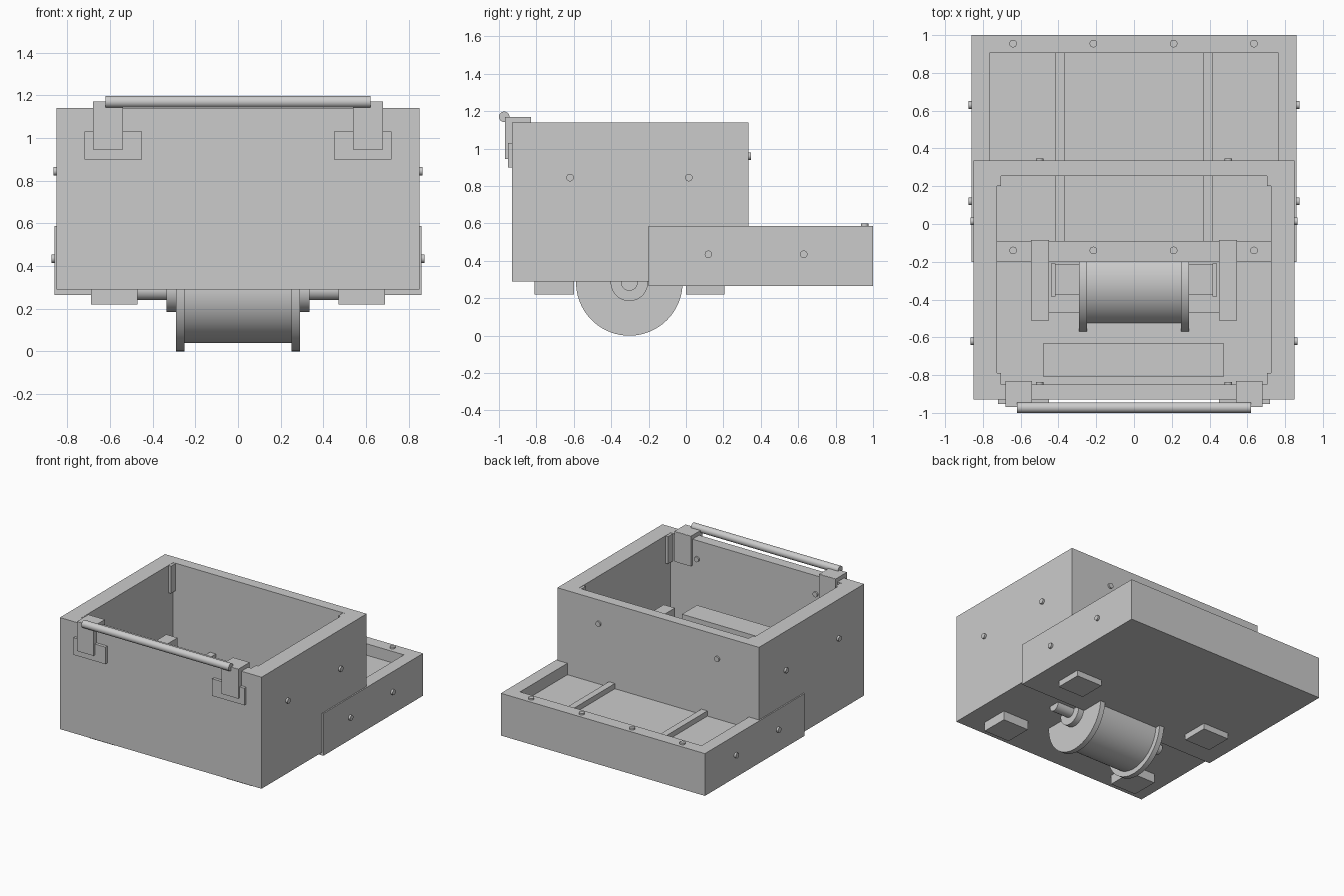
import bpy, bmesh, math
from mathutils import Matrix

if "Cube" in bpy.data.objects:
    bpy.data.objects.remove(bpy.data.objects["Cube"])

grey = bpy.data.materials.new("plain_grey")
grey.diffuse_color = (0.6, 0.6, 0.6, 1)
grey.use_nodes = True
grey.node_tree.nodes["Principled BSDF"].inputs["Base Color"].default_value = grey.diffuse_color


def finish(name, bm):
    bmesh.ops.recalc_face_normals(bm, faces=bm.faces)
    me = bpy.data.meshes.new(name)
    bm.to_mesh(me)
    bm.free()
    me.materials.append(grey)
    ob = bpy.data.objects.new(name, me)
    bpy.context.collection.objects.link(ob)
    return ob


def block(name, x, y, z):
    """Box from (min, max) pairs."""
    bm = bmesh.new()
    bmesh.ops.create_cube(bm, size=1)
    for v in bm.verts:
        v.co = [(r[0] + r[1]) / 2 + c * (r[1] - r[0]) for r, c in zip((x, y, z), v.co)]
    return finish(name, bm)


def pair(name, x, y, z):
    """Block and its mirror image across x = 0."""
    block(name + "_right", x, y, z)
    block(name + "_left", (-x[1], -x[0]), y, z)


def rod(name, centre, r, length, axis, sides=48):
    bm = bmesh.new()
    rot = {"x": Matrix.Rotation(math.pi / 2, 4, "Y"),
           "y": Matrix.Rotation(math.pi / 2, 4, "X"), "z": Matrix()}[axis]
    bmesh.ops.create_cone(bm, cap_ends=True, segments=sides, radius1=r, radius2=r,
                          depth=length, matrix=Matrix.Translation(centre) @ rot)
    ob = finish(name, bm)
    bpy.ops.object.select_all(action="DESELECT")
    ob.select_set(True)
    bpy.context.view_layer.objects.active = ob
    bpy.ops.object.shade_smooth_by_angle(angle=math.radians(35))
    return ob


def open_box(name, outer, inner, bottom, top, floor):
    """Box with an open top; outer and inner are (half width, y min, y max)."""
    bm = bmesh.new()
    rings = []
    for (w, y0, y1), z in ((outer, bottom), (outer, top), (inner, top), (inner, floor)):
        rings.append([bm.verts.new(p) for p in ((-w, y0, z), (w, y0, z), (w, y1, z), (-w, y1, z))])
    for a, b in zip(rings, rings[1:]):
        for i in range(4):
            j = (i + 1) % 4
            bm.faces.new((a[i], a[j], b[j], b[i]))
    bm.faces.new(rings[0])
    bm.faces.new(rings[-1])
    return finish(name, bm)


# Main case and the low rear tray
open_box("main_case", (0.85, -0.93, 0.335), (0.725, -0.85, 0.255), 0.29, 1.14, 0.39)
open_box("rear_tray", (0.86, -0.2, 1.0), (0.765, -0.09, 0.905), 0.265, 0.587, 0.50)
pair("tray_divider", (0.365, 0.415), (-0.09, 0.905), (0.50, 0.54))

# Corner cleats inside the case
pair("back_cleat", (0.705, 0.726), (0.2, 0.256), (0.93, 1.138))
pair("front_cleat", (0.705, 0.726), (-0.851, -0.79), (0.93, 1.138))

# Feet
pair("front_foot", (0.47, 0.69), (-0.81, -0.6), (0.22, 0.30))
pair("back_foot", (0.47, 0.69), (0.0, 0.205), (0.22, 0.30))

# Drum wheel on its axle
c = (0, -0.303, 0.285)
rod("drum_barrel", c, 0.245, 0.52, "x", 96)
rod("drum_axle", c, 0.045, 0.96, "x")
for s in (-1, 1):
    rod("drum_flange", (s * 0.27, c[1], c[2]), 0.285, 0.04, "x", 96)
    rod("drum_hub", (s * 0.31, c[1], c[2]), 0.1, 0.05, "x")

# Axle supports and inner block on the case floor
pair("axle_support", (0.45, 0.545), (-0.51, -0.085), (0.38, 0.77))
pair("support_base", (0.285, 0.45), (-0.47, -0.13), (0.38, 0.41))
pair("axle_housing", (0.285, 0.425), (-0.375, -0.215), (0.38, 0.48))
pair("housing_collar", (0.415, 0.44), (-0.385, -0.21), (0.38, 0.49))
block("inner_block", (-0.48, 0.475), (-0.81, -0.63), (0.38, 0.67))

# Front hooks, their back plates and the handle bar
pair("hook_plate", (0.45, 0.72), (-0.953, -0.925), (0.90, 1.03))
pair("hook_strap", (0.54, 0.68), (-0.968, -0.925), (0.945, 1.169))
pair("hook_top", (0.54, 0.68), (-0.965, -0.831), (1.13, 1.17))
pair("hook_inner_leg", (0.54, 0.68), (-0.855, -0.83), (0.94, 1.168))
rod("handle_bar", (0, -0.972, 1.17), 0.028, 1.24, "x")

# Bolt heads
for s in (-1, 1):
    for y in (-0.62, 0.015):
        rod("case_side_bolt", (s * 0.85, y, 0.845), 0.02, 0.03, "x", 24)
    for y in (0.12, 0.63):
        rod("tray_side_bolt", (s * 0.86, y, 0.435), 0.02, 0.03, "x", 24)
    rod("case_back_bolt", (s * 0.5, 0.335, 0.96), 0.02, 0.025, "y", 24)
    rod("case_front_bolt", (s * 0.5, -0.85, 1.0), 0.02, 0.025, "y", 24)
for x in (-0.64, -0.215, 0.21, 0.635):
    for y in (-0.14, 0.955):
        rod("tray_rim_bolt", (x, y, 0.587), 0.02, 0.026, "z", 24)
